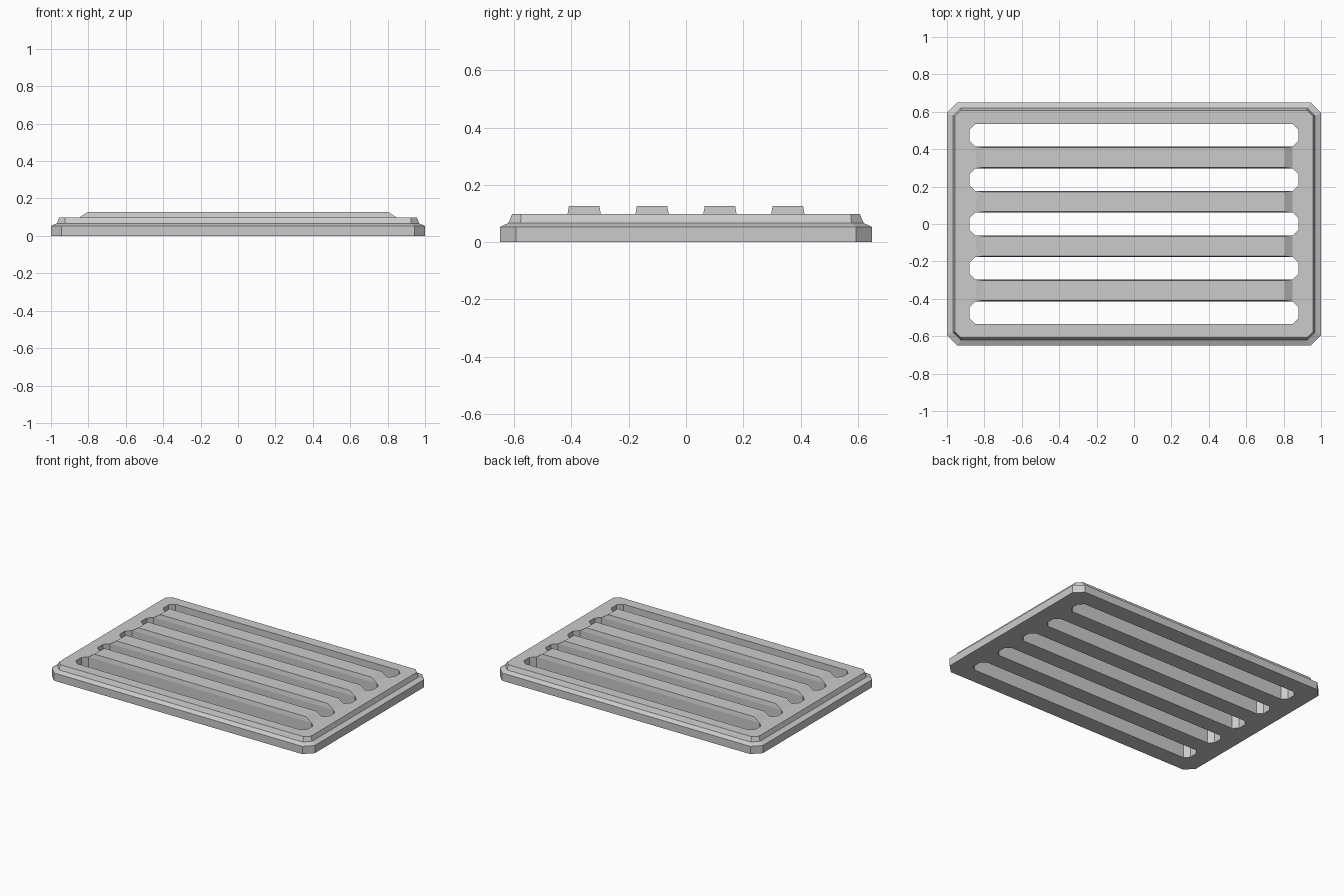
import bpy, bmesh

if "Cube" in bpy.data.objects:
    bpy.data.objects.remove(bpy.data.objects["Cube"])


def chamfered_rect(hx, hy, c, z, cy=0.0):
    """Rectangle outline with cut corners, counter-clockwise."""
    pts = [(hx, hy - c), (hx - c, hy), (c - hx, hy), (-hx, hy - c),
           (-hx, c - hy), (c - hx, -hy), (hx - c, -hy), (hx, c - hy)]
    return [(x, y + cy, z) for x, y in pts]


def rect(hx, hy, z, cy=0.0):
    return [(hx, cy - hy, z), (hx, cy + hy, z), (-hx, cy + hy, z), (-hx, cy - hy, z)]


def loft(bm, loops):
    """Skin stacked outlines and cap both ends."""
    rings = [[bm.verts.new(p) for p in loop] for loop in loops]
    n = len(rings[0])
    for a, b in zip(rings, rings[1:]):
        for i in range(n):
            j = (i + 1) % n
            bm.faces.new((a[i], a[j], b[j], b[i]))
    bm.faces.new(rings[0][::-1])
    bm.faces.new(rings[-1])


def make_object(name, solids):
    bm = bmesh.new()
    for loops in solids:
        loft(bm, loops)
    bmesh.ops.recalc_face_normals(bm, faces=bm.faces)
    mesh = bpy.data.meshes.new(name)
    bm.to_mesh(mesh)
    bm.free()
    obj = bpy.data.objects.new(name, mesh)
    bpy.context.collection.objects.link(obj)
    return obj


PITCH = 0.237
TOP = 0.098

# Stepped frame plate
frame = make_object("grate_frame", [[
    chamfered_rect(1.0, 0.65, 0.056, 0.0),
    chamfered_rect(1.0, 0.65, 0.056, 0.053),
    chamfered_rect(0.968, 0.62, 0.042, 0.067),
    chamfered_rect(0.957, 0.607, 0.032, TOP),
]])

# Five through slots
cutter = make_object("slot_cutter", [
    [chamfered_rect(0.88, 0.0605, 0.031, z, i * PITCH) for z in (-0.1, 0.3)]
    for i in range(-2, 3)])
cutter.hide_render = True
cutter.hide_viewport = True
cutter.display_type = 'WIRE'
cut = frame.modifiers.new("slots", 'BOOLEAN')
cut.operation = 'DIFFERENCE'
cut.solver = 'EXACT'
cut.object = cutter

# Four raised ribs on the bars between the slots
for k in range(4):
    cy = (k - 1.5) * PITCH
    make_object(f"raised_rib_{k + 1}", [[
        rect(0.847, 0.058, TOP, cy),
        rect(0.805, 0.053, 0.127, cy)]])
